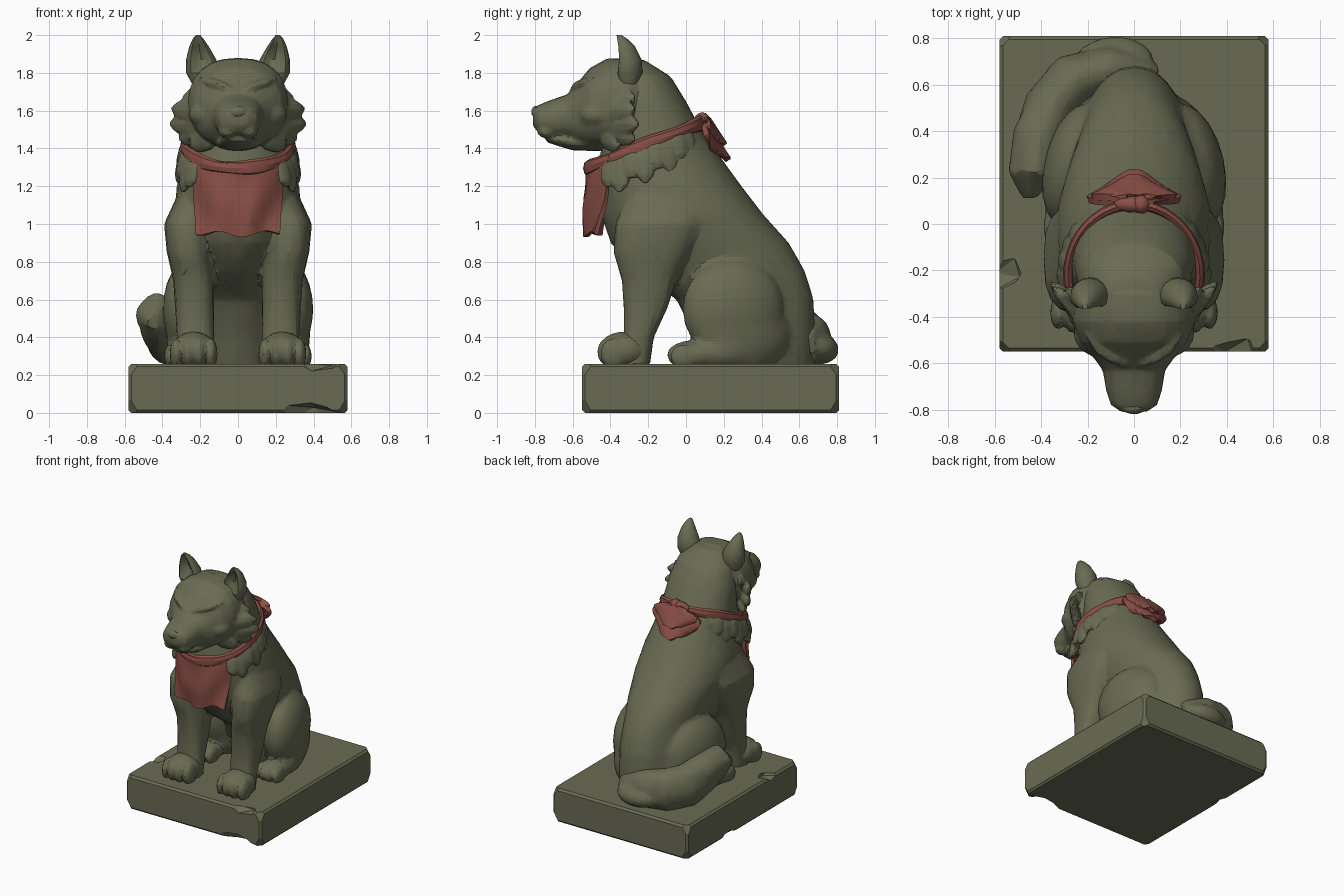
import bpy, bmesh, math
from math import sin, cos, pi
from mathutils import Vector as V, Matrix, Euler

if "Cube" in bpy.data.objects:
    bpy.data.objects.remove(bpy.data.objects["Cube"])

X, Y, Z = V((1, 0, 0)), V((0, 1, 0)), V((0, 0, 1))
SIDES = (-1, 1)


def material(name, rgb):
    m = bpy.data.materials.new(name)
    m.use_nodes = True
    m.diffuse_color = (*rgb, 1)
    m.node_tree.nodes["Principled BSDF"].inputs["Base Color"].default_value = (*rgb, 1)
    return m


STONE = material("olive stone", (0.141, 0.148, 0.087))
CLOTH = material("dusty red cloth", (0.25, 0.077, 0.061))


def ring(c, u, v, n=20, power=2.0, dent=0.0):
    """Superellipse ring round c; dent hollows the middle of its -v side."""
    out = []
    for i in range(n):
        a = 2 * pi * i / n
        p = [math.copysign(abs(k) ** (2 / power), k) for k in (cos(a), sin(a))]
        if p[1] < 0:
            p[1] *= 1 - dent * p[1] ** 4
        out.append(V(c) + u * p[0] + v * p[1])
    return out


def loft(bm, rings, closed=False):
    rows = [[bm.verts.new(p) for p in r] for r in rings]
    n = len(rows[0])
    for a, b in zip(rows, rows[1:] + rows[:1] if closed else rows[1:]):
        for i in range(n):
            j = (i + 1) % n
            bm.faces.new((a[i], a[j], b[j], b[i]))
    if not closed:
        bm.faces.new(rows[0][::-1])
        bm.faces.new(rows[-1])


def tube(bm, pts, radii, ref=Z, closed=False, n=12):
    """Sweep ellipses (sideways, along ref) down a path."""
    pts, rings = [V(p) for p in pts], []
    for i, p in enumerate(pts):
        a = pts[i - 1] if closed or i else p
        b = pts[(i + 1) % len(pts)] if closed or i < len(pts) - 1 else p
        t = (b - a).normalized()
        s = t.cross(ref).normalized()
        rings.append(ring(p, s * radii[i][0], s.cross(t) * radii[i][1], n))
    loft(bm, rings, closed)


def ball(bm, c, r, rot=(0, 0, 0), sub=3):
    m = Matrix.LocRotScale(V(c), Euler(rot), V(r))
    bmesh.ops.create_icosphere(bm, subdivisions=sub, radius=1, matrix=m)


def tuft(bm, base, tip, w, ref=Y):
    """Blunt pointed lock of fur."""
    a, b = V(base), V(tip)
    tube(bm, [a.lerp(b, k) for k in (0, .35, .8, 1)],
         [(w * k, w * k * .6) for k in (.7, 1, .75, .2)], ref, n=8)


def finish(name, bm, mat, mods=(), angle=17):
    """Turn a bmesh into an object, apply modifiers, shade it."""
    bmesh.ops.recalc_face_normals(bm, faces=bm.faces)
    me = bpy.data.meshes.new(name)
    bm.to_mesh(me)
    bm.free()
    ob = bpy.data.objects.new(name, me)
    bpy.context.collection.objects.link(ob)
    for kind, props in mods:
        mod = ob.modifiers.new(kind, kind)
        for k, val in props.items():
            setattr(mod, k, val)
    if mods:
        dg = bpy.context.evaluated_depsgraph_get()
        ob.data = bpy.data.meshes.new_from_object(ob.evaluated_get(dg))
        ob.modifiers.clear()
    ob.data.materials.clear()
    ob.data.materials.append(mat)
    bpy.ops.object.select_all(action='DESELECT')
    ob.select_set(True)
    bpy.context.view_layer.objects.active = ob
    bpy.ops.object.shade_smooth_by_angle(angle=math.radians(angle))
    return ob


def carve(voxel, smooth, keep):
    return [("REMESH", dict(mode='VOXEL', voxel_size=voxel)),
            ("SMOOTH", dict(iterations=smooth, factor=.5)),
            ("DECIMATE", dict(ratio=keep))]


# Plinth with worn corners and chipped edges
bm = bmesh.new()
bmesh.ops.create_cube(bm, size=1, matrix=Matrix.LocRotScale(V((0, .13, .13)), None, V((1.16, 1.36, .26))))
bmesh.ops.bevel(bm, geom=bm.edges[:], offset=.015, segments=1, affect='EDGES')
for sx in SIDES:
    for sy in SIDES:
        for up in (-.6, .7):
            no = V((sx, sy, up)).normalized()
            co = V((sx * .58, .13 + sy * .68, .26 if up > 0 else 0)) - no * .035
            bmesh.ops.bisect_plane(bm, geom=bm.verts[:] + bm.edges[:] + bm.faces[:],
                                   plane_co=co, plane_no=no, clear_outer=True)
            bmesh.ops.holes_fill(bm, edges=[e for e in bm.edges if e.is_boundary])
chips = bmesh.new()
for c, r in (((.36, -.57, -.02), (.22, .09, .09)), ((-.59, -.22, .28), (.13, .08, .05)),
             ((.4, -.56, .28), (.15, .06, .06)), ((-.59, .3, -.01), (.05, .2, .05))):
    ball(chips, c, r, (.2, .1, .3), 1)
cutter = finish("chip_cutter", chips, STONE)
cutter.hide_render = True
finish("plinth", bm, STONE, [("BOOLEAN", dict(object=cutter, operation='DIFFERENCE'))])
bpy.data.objects.remove(cutter)

# Torso, neck, forelegs and haunches carved as one block
bm = bmesh.new()
torso = [(.24, .1, .68, .2), (.4, .05, .685, .22), (.6, -.05, .675, .24), (.75, -.26, .63, .26),
         (.9, -.4, .545, .3), (1.05, -.45, .41, .335), (1.2, -.47, .295, .325), (1.35, -.46, .185, .285),
         (1.5, -.42, .08, .262), (1.65, -.42, 0, .25), (1.78, -.42, -.08, .21), (1.87, -.38, -.22, .11)]
loft(bm, [ring((0, (f + b) / 2, z), X * w, Y * (b - f) / 2, 28, 2.05) for z, f, b, w in torso])
foreleg = [(1.22, .2, .09, -.28, .08), (1.0, .27, .122, -.375, .08), (.85, .265, .112, -.385, .02),
           (.7, .235, .108, -.34, -.05), (.55, .23, .103, -.33, -.1), (.4, .225, .1, -.33, -.17),
           (.25, .225, .1, -.38, -.19)]
for s in SIDES:
    loft(bm, [ring((s * x, (f + b) / 2, z), X * w, Y * (b - f) / 2, 16, 2.5) for z, x, w, f, b in foreleg])
    ball(bm, (s * .245, .25, .55), (.145, .275, .27), (0, 0, s * .22))
    ball(bm, (s * .215, .3, .42), (.15, .27, .23), (0, 0, s * .35))
    ball(bm, (s * .285, .16, .32), (.1, .2, .09))
finish("body", bm, STONE, carve(.018, 2, .09))

# Paws with toes
for label, x, y, w, l, h in (("front", .235, -.33, .12, .135, .1), ("hind", .285, .05, .1, .15, .078)):
    for s, side in zip(SIDES, ("right", "left")):
        bm = bmesh.new()
        ball(bm, (s * x, y, .23 + h), (w, l, h))
        for i in range(4):
            k = (i - 1.5) / 1.5
            ball(bm, (s * x + k * w * .76, y - l * .58 + abs(k) * .025, .245 + h * (.82 - abs(k) * .12)),
                 (w * .29, .07, h * .8))
        finish(f"{label}_paw_{side}", bm, STONE, carve(.01, 1, .2))

# Head: skull, muzzle, jaw, brows and cheek ruff
bm = bmesh.new()
skull = [(-.13, 1.47, 1.8, .18), (-.3, 1.42, 1.88, .26), (-.42, 1.4, 1.875, .265), (-.51, 1.4, 1.825, .235),
         (-.575, 1.42, 1.745, .175), (-.63, 1.455, 1.685, .135), (-.72, 1.46, 1.655, .12),
         (-.78, 1.48, 1.63, .1), (-.81, 1.52, 1.61, .055)]
loft(bm, [ring((0, y, (a + b) / 2), X * w, Z * (b - a) / 2, 24, 2.3) for y, a, b, w in skull])
jaw = [(-.45, 1.385, 1.5, .14), (-.6, 1.39, 1.48, .105), (-.7, 1.42, 1.475, .085), (-.74, 1.435, 1.47, .05)]
loft(bm, [ring((0, y, (a + b) / 2), X * w, Z * (b - a) / 2, 16) for y, a, b, w in jaw])
ruff = (((.17, -.42, 1.64), (.29, -.27, 1.67)), ((.18, -.44, 1.59), (.35, -.27, 1.61)),
        ((.18, -.42, 1.53), (.36, -.25, 1.53)), ((.17, -.42, 1.49), (.31, -.27, 1.45)),
        ((.13, -.44, 1.47), (.25, -.36, 1.405)))
for s in SIDES:
    tube(bm, [(s * .03, -.6, 1.7), (s * .085, -.575, 1.73), (s * .145, -.535, 1.75), (s * .2, -.47, 1.77)],
         [(.02, .02), (.03, .024), (.03, .024), (.014, .014)])
    ball(bm, (s * .16, -.47, 1.58), (.1, .1, .075))
    ball(bm, (s * .055, -.735, 1.495), (.052, .055, .042))
    for base, tip in ruff:
        tuft(bm, (s * base[0], *base[1:]), (s * tip[0], *tip[1:]), .065)
finish("head", bm, STONE, carve(.011, 1, .15))

# Nose, eyes, ears and the collar of fur below the neckerchief
bm = bmesh.new()
ball(bm, (0, -.79, 1.592), (.056, .03, .034), (.3, 0, 0), 2)
finish("nose", bm, STONE, angle=25)
ear = [(1.7, .16, .22, -.34, -.27, 0), (1.8, .1, .275, -.39, -.23, .4), (1.87, .115, .275, -.39, -.235, 1),
       (1.94, .155, .258, -.385, -.27, 1), (1.98, .182, .24, -.378, -.31, .6), (2.0, .2, .222, -.368, -.34, 0)]


def band(t, grow=1.0):
    return V((.284 * grow * sin(t), -.22 - .303 * grow * cos(t), 1.415 - .12 * cos(t)))


for s, side in zip(SIDES, ("right", "left")):
    bm = bmesh.new()
    ball(bm, (s * .115, -.56, 1.686), (.048, .024, .02), (0, -s * .35, s * .5), 2)
    finish("eye_" + side, bm, STONE, angle=25)
    bm = bmesh.new()
    loft(bm, [ring((s * (a + b) / 2, (f + k) / 2, z), X * (b - a) / 2, Y * (k - f) / 2, 16, 2, d)
              for z, a, b, f, k, d in ear])
    finish("ear_" + side, bm, STONE, angle=40)
    bm = bmesh.new()
    for i in range(8):
        t = s * (.95 + .21 * i)
        out = V((sin(t), -cos(t), 0))
        drop = .15 + .05 * (i % 2)
        tuft(bm, band(t, .93), band(t) + out * .035 - Z * drop, .065, out)
    finish("collar_fur_" + side, bm, STONE, carve(.01, 1, .2))

# Bushy tail curled round one haunch
bm = bmesh.new()
path = [(.06, .64, .36), (-.1, .67, .38), (-.26, .62, .39), (-.36, .5, .41), (-.41, .36, .47), (-.435, .22, .51), (-.45, .12, .48)]
size = [.08, .12, .14, .14, .13, .11, .035]
tube(bm, path, [(r * .85, r * 1.15) for r in size], n=16)
for k in range(3):
    a = 2.1 * k
    strand = [V(p) + V((cos(a + i * .6), sin(a + i * .6) * .5, sin(a + i * .6))) * size[i] * .38 for i, p in enumerate(path)]
    tube(bm, strand, [(r * .6, r * .75) for r in size])
ball(bm, (-.09, .68, .35), (.18, .13, .09), (-.25, 0, .1))
finish("tail", bm, STONE, carve(.014, 1, .13))

# Neckerchief: band, hanging cloth, knot and loose ends
bm = bmesh.new()
turns = [2 * pi * i / 40 for i in range(40)]
tube(bm, [band(t) for t in turns], [(.022, .038 + .006 * sin(5 * t)) for t in turns], closed=True, n=8)
finish("neck_band", bm, CLOTH, angle=25)


def sheet(name, f, nu, nv, thick):
    b = bmesh.new()
    rows = [[b.verts.new(f(2 * i / nu - 1, j / nv)) for i in range(nu + 1)] for j in range(nv + 1)]
    for p, q in zip(rows, rows[1:]):
        for i in range(nu):
            b.faces.new((p[i], p[i + 1], q[i + 1], q[i]))
    finish(name, b, CLOTH, [("SOLIDIFY", dict(thickness=thick, offset=0))], 25)


def hanging(u, v):
    fold = .012 * sin(8 * u + 3 * v) * v + .008 * sin(7 * v + 4 * u * u)
    return (u * (.24 - .02 * v), -.53 + (.135 - .06 * v) * u * u + fold,
            1.325 + .04 * u * u - v * (.38 + .015 * sin(6 * u + 1) + .03 * u * u))


sheet("hanging_cloth", hanging, 14, 10, .022)
for name, reach, lift, wide in (("lower_loose_end", 1, 0, .2), ("upper_loose_end", .66, .025, .18)):
    def fan(u, v, reach=reach, lift=lift, wide=wide):
        d = v * reach * (1 - .3 * u * u)
        return (u * (.05 + (wide - .05) * sin(.85 * pi * v ** .7)), .09 + lift + .135 * d - .06 * u * u * v,
                1.54 + lift * .5 - .2 * d + .006 * sin(9 * u))
    sheet(name, fan, 14, 10, .03)
bm = bmesh.new()
ball(bm, (0, .085, 1.545), (.09, .036, .038), (.4, 0, 0), 2)
ball(bm, (.03, .085, 1.55), (.04, .042, .042), (0, 0, .3), 2)
finish("knot", bm, CLOTH, angle=25)
